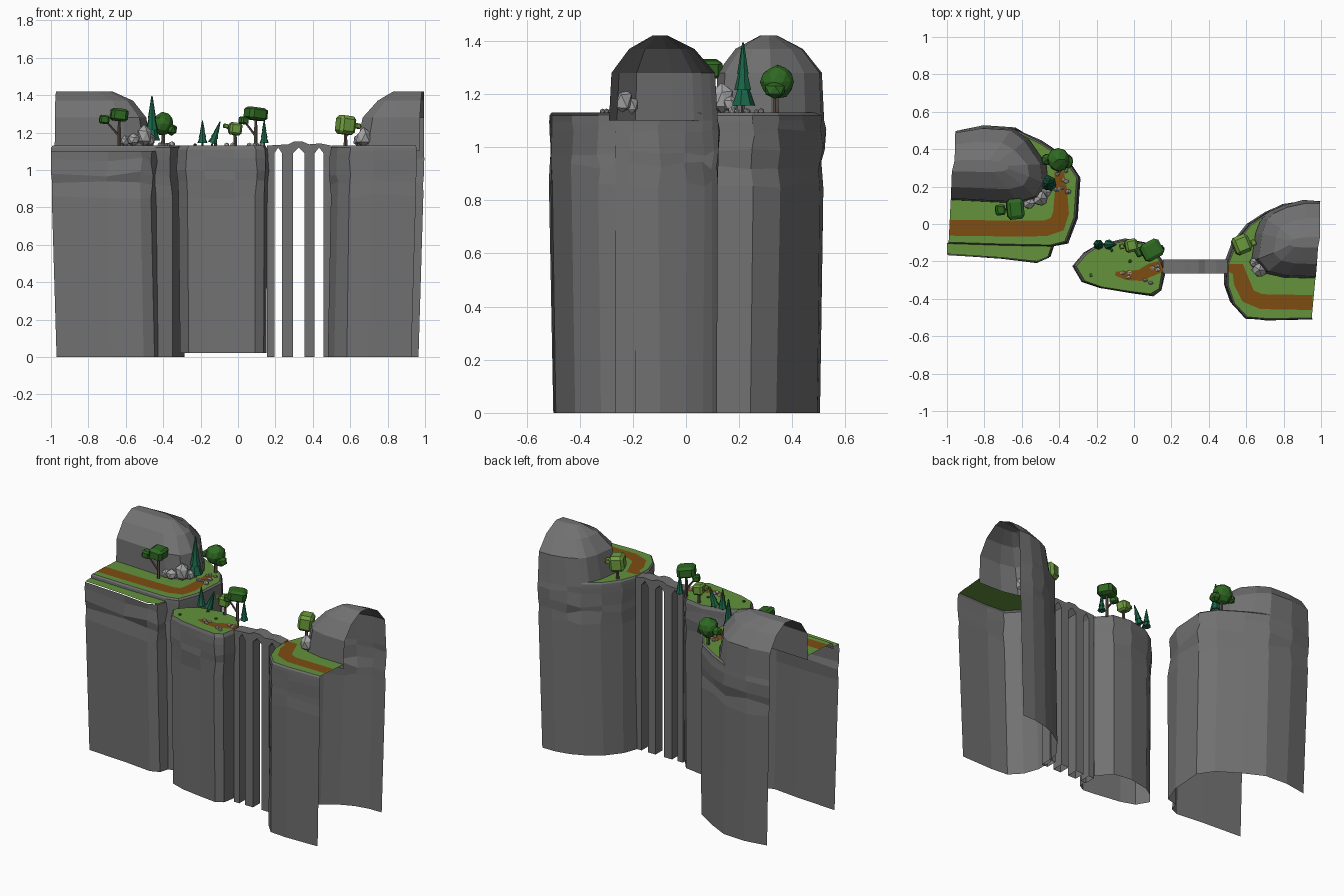
import bpy, bmesh, math, random
from mathutils import Vector, Matrix

if "Cube" in bpy.data.objects:
    bpy.data.objects.remove(bpy.data.objects["Cube"])

random.seed(4)
TOP = 1.13


def mat(name, *c):
    m = bpy.data.materials.new(name)
    m.diffuse_color = (*c, 1)
    m.use_nodes = True
    m.node_tree.nodes["Principled BSDF"].inputs["Base Color"].default_value = m.diffuse_color
    return m


ROCK = mat("cliff grey", .165, .165, .165)
STONE = mat("light stone", .38, .38, .38)
PALE = mat("pale stone", .62, .52, .45)
GRASS = mat("grass green", .125, .29, .045)
SOIL = mat("soil brown", .21, .075, .006)
DARK = mat("dark leaf", .028, .14, .016)
LIGHT = mat("light leaf", .15, .33, .045)
PINE = mat("pine green", .01, .13, .065)
WOOD = mat("grey bark", .1, .08, .065)


def finish(bm, name, m):
    me = bpy.data.meshes.new(name)
    bm.to_mesh(me)
    bm.free()
    me.materials.append(m)
    ob = bpy.data.objects.new(name, me)
    bpy.context.collection.objects.link(ob)
    return ob


def ccw(pts):
    a = sum(p[0] * q[1] - q[0] * p[1] for p, q in zip(pts, pts[1:] + pts[:1]))
    return pts if a > 0 else pts[::-1]


def scaled(pts, c, sx, sy):
    return [(c[0] + (x - c[0]) * sx, c[1] + (y - c[1]) * sy) for x, y in pts]


# Sheet through scaled copies of an outline; rings are (z, x scale, y scale)
def loft(name, outline, centre, rings, closed=False, cap=False, wobble=0, m=ROCK):
    bm = bmesh.new()
    outline = ccw(outline)
    n, rows = len(outline), []
    for z, sx, sy in rings:
        g = .97 + .03 * min(z, 1) if z < TOP else 1
        row = []
        for i, (x, y) in enumerate(scaled(outline, centre, sx, sy)):
            j = wobble if .8 < z < 1.08 and 0 < i < n - 1 else 0
            row.append(bm.verts.new((max(-1, min(1, x * g)) + random.uniform(-j, j),
                                     y * g + random.uniform(-j, j),
                                     z + 2 * random.uniform(-j, j))))
        rows.append(row)
    for a, b in zip(rows, rows[1:]):
        for i in range(n if closed else n - 1):
            k = (i + 1) % n
            bm.faces.new((a[i], a[k], b[k], b[i]))
    if cap:
        bm.faces.new(rows[-1])
    return finish(bm, name, m)


def flat(name, pts, z, m):
    bm = bmesh.new()
    bm.faces.new([bm.verts.new((x, y, z)) for x, y in ccw(pts)])
    return finish(bm, name, m)


def path(name, pts, widths):
    left, right = [], []
    for i, (x, y) in enumerate(pts):
        a, b = pts[max(i - 1, 0)], pts[min(i + 1, len(pts) - 1)]
        d = Vector((b[0] - a[0], b[1] - a[1])).normalized() * widths[i] / 2
        left.append((x - d.y, y + d.x))
        right.append((x + d.y, y - d.x))
    flat(name, left + right[::-1], TOP + .003, SOIL)


WALL = [(0, 1, 1), (.86, 1, 1), (.93, .985, .985), (.98, 1.0, 1.0), (1.06, 1.005, 1.005), (1.1, 1, 1)]
RIM = [(1.09, 1, 1), (1.12, .995, .995), (TOP, .97, .97)]

# Left cliff with lower front ledge
l_out = [(-1, -.165), (-.7, -.185), (-.52, -.205), (-.46, -.18), (-.44, -.12), (-.36, -.1),
         (-.31, .03), (-.295, .25), (-.36, .35), (-.5, .44), (-.64, .51), (-.8, .52), (-.955, .495)]
l_top = [(-1, -.105), (-.7, -.115), (-.44, -.12), (-.36, -.1)] + l_out[6:11]
l_dome = [(-.98, .13), (-.6, .11), (-.5, .14), (-.46, .22), (-.47, .32), (-.56, .45)] + l_out[10:]
lc = (-.7, .15)
loft("left_cliff_wall", l_out, lc, WALL, wobble=.008)
loft("left_cliff_rim", l_top, lc, RIM)
flat("left_ledge_grass", scaled(l_out[:5] + l_top[1::-1], lc, 1, .985), 1.103, GRASS)
flat("left_grass", scaled(l_top, lc, .97, .97) + l_dome[5::-1], TOP, GRASS)
loft("left_dome", l_dome, (-.965, .31),
     [(1.1, 1, 1), (1.28, .94, .96), (1.37, .8, .62), (1.42, .58, .16)], cap=True)
path("left_path", [(-.985, -.02), (-.6, -.025), (-.47, -.022), (-.41, .0), (-.39, .06), (-.39, .18), (-.4, .28)],
     [.085, .085, .085, .095, .085, .065, .05])

# Right cliff
r_out = [(.955, -.51), (.72, -.515), (.6, -.505), (.53, -.43), (.495, -.33), (.495, -.22),
         (.54, -.1), (.62, .0), (.72, .065), (.8, .1), (.9, .12), (.995, .12)]
r_dome = [(.97, -.29), (.8, -.285), (.69, -.26), (.63, -.19), (.65, -.05), (.68, .03)] + r_out[8:]
rc = (.8, -.22)
loft("right_cliff_wall", r_out, rc, WALL, wobble=.008)
loft("right_cliff_rim", r_out[:9], rc, RIM)
flat("right_grass", scaled(r_out[:9], rc, .97, .97) + r_dome[5::-1], TOP, GRASS)
loft("right_dome", r_dome, (.995, -.1),
     [(1.1, 1, 1), (1.28, .9, .95), (1.37, .68, .6), (1.42, .45, .14)], cap=True)
path("right_path", [(.505, -.235), (.555, -.24), (.575, -.31), (.61, -.385), (.68, -.415), (.955, -.42)],
     [.04, .075, .085, .085, .08, .08])

# Middle island
m_out = [(-.33, -.225), (-.27, -.155), (-.2, -.11), (-.05, -.08), (.08, -.1), (.16, -.2), (.165, -.27),
         (.15, -.355), (.1, -.385), (-.02, -.37), (-.18, -.345), (-.28, -.31)]
mc = (-.06, -.24)
loft("island_wall", m_out, mc, [(.02, .96, .96), (.85, .96, .96), (.94, .97, .97), (1, 1, 1), (1.07, .98, .98),
                                (1.11, .97, .97), (TOP, .92, .92)], closed=True, wobble=.006)
flat("island_grass", scaled(m_out, mc, .92, .92), TOP, GRASS)
path("island_path", [(-.1, -.265), (-.04, -.275), (.03, -.275), (.09, -.245), (.15, -.225)],
     [.02, .05, .06, .07, .06])

# Arched rock bridge: front profile pushed through in y, open underneath
prof = [(.155, 0)]
for x0, x1 in ((.195, .235), (.295, .355), (.41, .457)):
    prof += [(x0, 0), (x0, 1.09), ((x0 + x1) / 2, 1.12), (x1, 1.09), (x1, 0)]
prof += [(.5, 0), (.5, TOP), (.44, 1.142), (.38, 1.137), (.345, 1.152), (.3, 1.152), (.27, 1.137), (.2, 1.133), (.155, TOP)]
bm = bmesh.new()
f = [bm.verts.new((x, -.265, z)) for x, z in prof]
b = [bm.verts.new((x, -.19, z)) for x, z in prof]
bm.faces.new(f)
bm.faces.new(b[::-1])
for i in range(len(prof)):
    k = (i + 1) % len(prof)
    if prof[i][1] + prof[k][1] > 0:
        bm.faces.new((f[k], f[i], b[i], b[k]))
finish(bm, "rock_bridge", ROCK)


# Small parts
def blob(name, loc, size, m, jitter=.12, sub=1):
    bm = bmesh.new()
    bmesh.ops.create_icosphere(bm, subdivisions=sub, radius=1)
    for v in bm.verts:
        v.co *= 1 + random.uniform(-jitter, jitter)
    bm.transform(Matrix.Translation(loc) @ Matrix.Diagonal((*size, 1)))
    finish(bm, name, m)


def block(name, loc, size, m, turn):
    bm = bmesh.new()
    bmesh.ops.create_cube(bm, size=2)
    bmesh.ops.bevel(bm, geom=bm.edges[:], offset=.35, segments=1, affect='EDGES')
    bm.transform(Matrix.Translation(loc) @ Matrix.Rotation(turn, 4, 'Z') @ Matrix.Rotation(.12, 4, 'Y')
                 @ Matrix.Diagonal((*size, 1)))
    finish(bm, name, m)


def stick(name, a, b, r0, r1, m, sides=5):
    a, b = Vector(a), Vector(b)
    bm = bmesh.new()
    bmesh.ops.create_cone(bm, cap_ends=True, segments=sides, radius1=r0, radius2=r1, depth=(b - a).length)
    bm.transform(Matrix.Translation((a + b) / 2) @ (b - a).to_track_quat('Z', 'Y').to_matrix().to_4x4())
    finish(bm, name, m)


def pine(x, y, h, r, lean=0):
    base, tip = Vector((x, y, TOP)), Vector((x + lean, y, TOP + h))
    stick("pine_trunk", base, base.lerp(tip, .3), r * .2, r * .15, WOOD)
    for t0, t1, s in ((.1, .55, 1), (.32, .78, .75), (.55, 1, .5)):
        stick("pine_tier", base.lerp(tip, t0), base.lerp(tip, t1), r * s, r * .08, PINE, 7)


def block_tree(x, y, z, size, side, small, m, turn):
    stick("tree_trunk", (x, y, TOP - .01), (x, y, z), .011, .007, WOOD)
    stick("tree_branch", (x, y, TOP + .05), side, .007, .005, WOOD)
    block("tree_crown", (x, y, z), size, m, turn)
    block("tree_side_crown", side, (small, small * 1.1, small * .9), m, turn)


block_tree(-.635, .08, 1.295, (.045, .055, .034), (-.715, .075, 1.27), .026, DARK, .1)
block_tree(.095, -.14, 1.3, (.055, .05, .034), (.03, -.15, 1.265), .022, DARK, .5)
block_tree(-.015, -.115, 1.22, (.033, .035, .033), (-.065, -.12, 1.235), .013, LIGHT, .2)
block_tree(.575, -.11, 1.24, (.045, .05, .05), (.638, -.1, 1.235), .016, LIGHT, .4)

# Round tree
stick("round_tree_trunk", (-.4, .34, TOP - .01), (-.4, .34, 1.24), .012, .008, WOOD)
blob("round_tree_crown", (-.405, .345, 1.245), (.06, .062, .062), DARK, .08, 2)
blob("round_tree_side", (-.355, .335, 1.215), (.035, .042, .035), DARK, .08)
blob("round_tree_side", (-.465, .345, 1.235), (.035, .035, .03), DARK, .08)

# Pines
pine(-.46, .215, .265, .045)
pine(-.19, -.11, .135, .028)
pine(-.14, -.11, .13, .028, .045)
pine(.14, -.135, .14, .025)

# Boulders and scattered stones
for x, y, r, h in ((-.5, .135, .042, .06), (-.56, .11, .035, .035), (-.605, .115, .03, .028), (-.47, .17, .03, .035),
                   (.67, -.245, .042, .052), (.645, -.205, .03, .035)):
    blob("boulder", (x, y, TOP + h * .85), (r, r, h), STONE)
for i in range(9):
    s = random.uniform(.009, .016)
    blob("small_stone", (random.uniform(-.43, -.35), random.uniform(.16, .3), TOP + s * .5), (s * 1.2, s, s), STONE)
for x, y in ((-.06, -.262), (-.03, -.285), (-.025, -.26), (.1, -.235), (.125, -.225), (.13, -.245), (.06, -.3), (.09, -.315)):
    blob("path_stone", (x, y, TOP + .005), (.015, .011, .011), PALE if y > -.29 else STONE)
for x, y in ((-.23, -.275), (-.12, -.14), (-.02, -.2)):
    blob("shrub", (x, y, TOP + .004), (.01, .01, .008), DARK)
